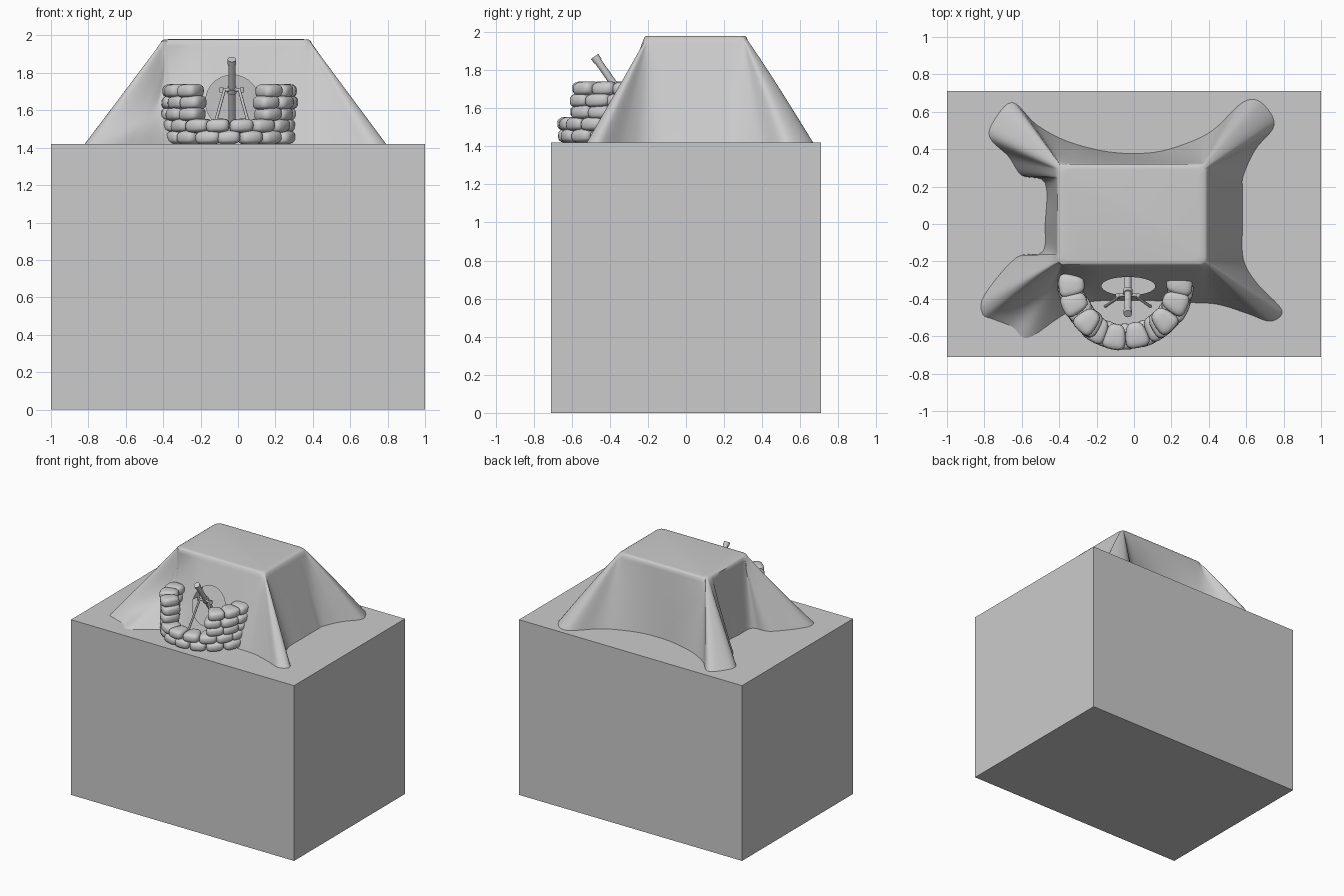
import bpy, bmesh, math, random
from mathutils import Vector, Matrix

if "Cube" in bpy.data.objects:
    bpy.data.objects.remove(bpy.data.objects["Cube"])

random.seed(4)
TABLE = 1.42
TOP = 1.98


def finish(bm, name, smooth=True):
    me = bpy.data.meshes.new(name)
    bmesh.ops.recalc_face_normals(bm, faces=bm.faces)
    bm.to_mesh(me)
    bm.free()
    ob = bpy.data.objects.new(name, me)
    bpy.context.collection.objects.link(ob)
    if smooth:
        bpy.ops.object.select_all(action='DESELECT')
        ob.select_set(True)
        bpy.context.view_layer.objects.active = ob
        bpy.ops.object.shade_smooth_by_angle(angle=math.radians(50))
    return ob


def rod(name, a, b, r, sides=16):
    a, b = Vector(a), Vector(b)
    d = b - a
    m = Matrix.Translation((a + b) / 2) @ d.to_track_quat('Z', 'Y').to_matrix().to_4x4()
    bm = bmesh.new()
    bmesh.ops.create_cone(bm, cap_ends=True, segments=sides, radius1=r, radius2=r,
                          depth=d.length, matrix=m)
    return finish(bm, name)


# Solid block the scene stands on
bm = bmesh.new()
bmesh.ops.create_cube(bm, size=1)
bmesh.ops.transform(bm, verts=bm.verts,
                    matrix=Matrix.Translation((0, 0, TABLE / 2)) @ Matrix.Diagonal((2, 1.42, TABLE, 1)))
finish(bm, "base_block", False)

# Draped cloth: hem outline (x, y, spread exponent)
hem = [(.58, .18, 1), (.58, 0, 1), (.585, -.19, 1), (.66, -.32, 1), (.79, -.46, 1),
       (.73, -.52, 1), (.61, -.48, 1), (.45, -.43, 1), (.3, -.42, 1), (.1, -.41, 1),
       (-.08, -.41, 1), (-.25, -.42, 1.2), (-.4, -.5, 2.5), (-.57, -.61, 3.2), (-.65, -.55, 2.2),
       (-.75, -.51, 1.3), (-.81, -.48, 1.05), (-.8, -.38, 1), (-.63, -.18, 1), (-.49, -.15, 1),
       (-.475, 0, 1), (-.475, .22, 1), (-.6, .26, 1), (-.67, .36, 1), (-.77, .46, 1),
       (-.75, .55, .95), (-.65, .65, .95), (-.52, .53, 1), (-.35, .44, 1), (-.13, .385, 1),
       (.08, .38, 1), (.25, .42, 1), (.42, .5, 1), (.58, .65, .95), (.68, .65, .95),
       (.75, .53, .95), (.65, .4, 1), (.585, .26, 1)]
outline = []
n = len(hem)
for i in range(n):
    p = [Vector(hem[(i + k) % n]) for k in (-1, 0, 1, 2)]
    for j in range(5):
        u = j / 5
        outline.append(0.5 * (2 * p[1] + (p[2] - p[0]) * u
                              + (2 * p[0] - 5 * p[1] + 4 * p[2] - p[3]) * u * u
                              + (3 * p[1] - p[0] - 3 * p[2] + p[3]) * u ** 3))


def top_point(h):
    c = Vector((min(max(h.x, -.37), .35), min(max(h.y, -.18), .28)))
    return c + (h.xy - c).normalized() * .04


bm = bmesh.new()
rings = []
centre = Vector((-.01, .05))
for s, z in ((.9, TOP), (.97, TOP - .002)):
    rings.append([bm.verts.new((*(centre + (top_point(h) - centre) * s), z)) for h in outline])
for i in range(21):
    t = i / 20
    ring = []
    for h in outline:
        a = top_point(h)
        xy = a + (h.xy - a) * t ** h.z
        ring.append(bm.verts.new((*xy, TOP - .01 - (TOP - .01 - TABLE - .001) * t)))
    rings.append(ring)
bm.faces.new(rings[0])
m = len(outline)
for a, b in zip(rings, rings[1:]):
    for k in range(m):
        bm.faces.new((a[k], a[(k + 1) % m], b[(k + 1) % m], b[k]))

# Round opening in the front of the cloth
HX, HZ, HR = -.03, 1.645, .143


def near_hole(f, r):
    c = f.calc_center_median()
    return c.y < -.15 and math.hypot(c.x - HX, c.z - HZ) < r


for k in range(24):
    d = Vector((math.cos(k * math.tau / 24), 0, math.sin(k * math.tau / 24)))
    fs = [f for f in bm.faces if near_hole(f, .2)
          and (f.calc_center_median() - Vector((HX, 0, HZ))).dot(d) > .09]
    geom = list({e for f in fs for e in f.edges}) + list({v for f in fs for v in f.verts}) + fs
    bmesh.ops.bisect_plane(bm, geom=geom, plane_co=Vector((HX, 0, HZ)) + d * HR, plane_no=d)
bmesh.ops.delete(bm, geom=[f for f in bm.faces if near_hole(f, HR)], context='FACES')
finish(bm, "draped_cloth")


# Sandbag wall: curved rows, low in the middle and high at the sides
def sandbag(name, ang, z):
    bm = bmesh.new()
    bmesh.ops.create_uvsphere(bm, u_segments=20, v_segments=12, radius=1)
    size = Vector((.066 + random.uniform(-.004, .004), .07, .038))
    rad = .293 + random.uniform(-.006, .006)
    rot = Matrix.Rotation(ang, 3, 'Z')
    for v in bm.verts:
        q = Vector([math.copysign(abs(c) ** .65, c) * s for c, s in zip(v.co, size)])
        q.x *= (rad - q.y) / .32
        q.z += .05 * abs(q.x) * math.sin(q.x * 30)
        v.co = rot @ (q - Vector((0, rad, 0))) + Vector((-.045, -.31, z))
    finish(bm, name)


rows = [[0, 22, 44, 66, 88], [11, 33, 55, 77], [43, 65, 87], [40, 62, 84], [44, 66, 88]]
for r, angles in enumerate(rows):
    for a in angles:
        for side in ((1, -1) if a else (1,)):
            sandbag(f"sandbag_{r}_{side * a}", math.radians(side * a + random.uniform(-1.5, 1.5)),
                    TABLE + .035 + r * .062)

# Mortar tube, muzzle ring, base plate and bipod
X = -.033
muzzle, breech = Vector((X, -.48, 1.872)), Vector((X, -.22, 1.50))
axis = (breech - muzzle).normalized()
rod("mortar_tube", muzzle, breech, .019)
rod("muzzle_ring", muzzle, muzzle + axis * .03, .023)
rod("base_plate", breech, breech + axis * .02, .08, 20)
collar = muzzle + axis * .2
rod("tube_collar", collar - axis * .015, collar + axis * .015, .026)
rod("cross_bar", collar + Vector((-.06, -.015, 0)), collar + Vector((.06, -.015, 0)), .008, 10)
for side, label in ((-1, "left"), (1, "right")):
    rod(f"bipod_leg_{label}", collar + Vector((side * .04, -.02, 0)),
        (X + side * .12, -.44, TABLE), .008, 10)
    rod(f"bipod_brace_{label}", collar + Vector((side * .055, -.015, -.012)),
        collar + Vector((side * .055, -.015, .015)), .012, 10)
